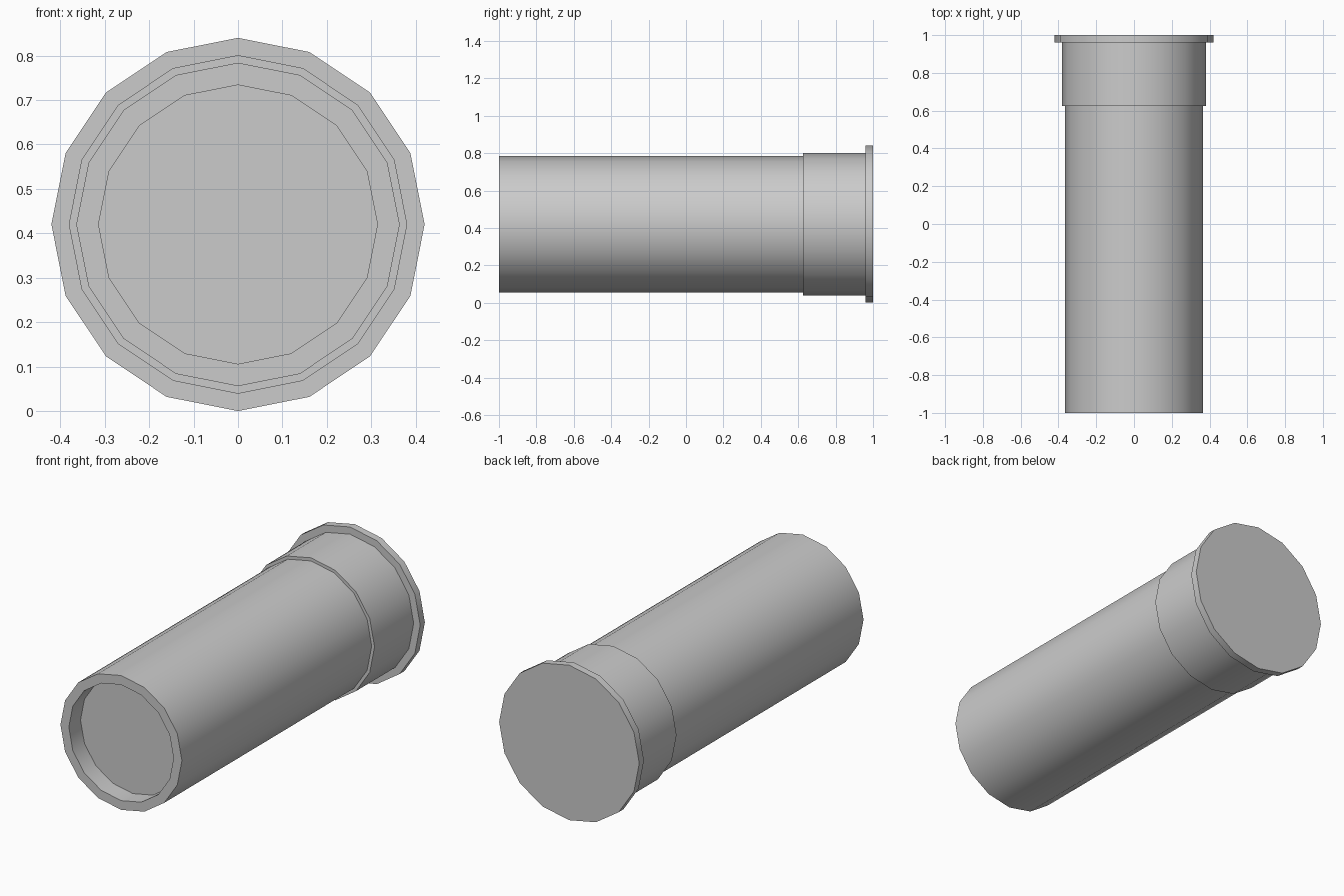
import bpy, bmesh, math

if "Cube" in bpy.data.objects:
    bpy.data.objects.remove(bpy.data.objects["Cube"])

SIDES = 16
CENTRE_Z = 0.42

# Half-profile (radius, y): recess floor, front rim, barrel, collar, end flange
PROFILE = [
    (0.314, -0.90),
    (0.314, -1.00),
    (0.364, -1.00),
    (0.364, 0.625),
    (0.381, 0.625),
    (0.381, 0.96),
    (0.42, 0.96),
    (0.42, 1.00),
]


def lathe_y(name, profile):
    """Spin a profile around the lengthwise y axis and cap both ends."""
    bm = bmesh.new()
    rings = []
    for r, y in profile:
        angles = [2 * math.pi * i / SIDES for i in range(SIDES)]
        rings.append([bm.verts.new((r * math.cos(a), y, CENTRE_Z + r * math.sin(a)))
                      for a in angles])
    for a, b in zip(rings, rings[1:]):
        for i in range(SIDES):
            j = (i + 1) % SIDES
            bm.faces.new((a[i], a[j], b[j], b[i]))
    bm.faces.new(rings[0])
    bm.faces.new(rings[-1])
    bmesh.ops.recalc_face_normals(bm, faces=bm.faces)
    mesh = bpy.data.meshes.new(name)
    bm.to_mesh(mesh)
    bm.free()
    obj = bpy.data.objects.new(name, mesh)
    bpy.context.collection.objects.link(obj)
    return obj


# Stepped tube with a shallow recess at the front
tube = lathe_y("flanged_tube", PROFILE)
bpy.context.view_layer.objects.active = tube
tube.select_set(True)
bpy.ops.object.shade_smooth_by_angle(angle=math.radians(35))
